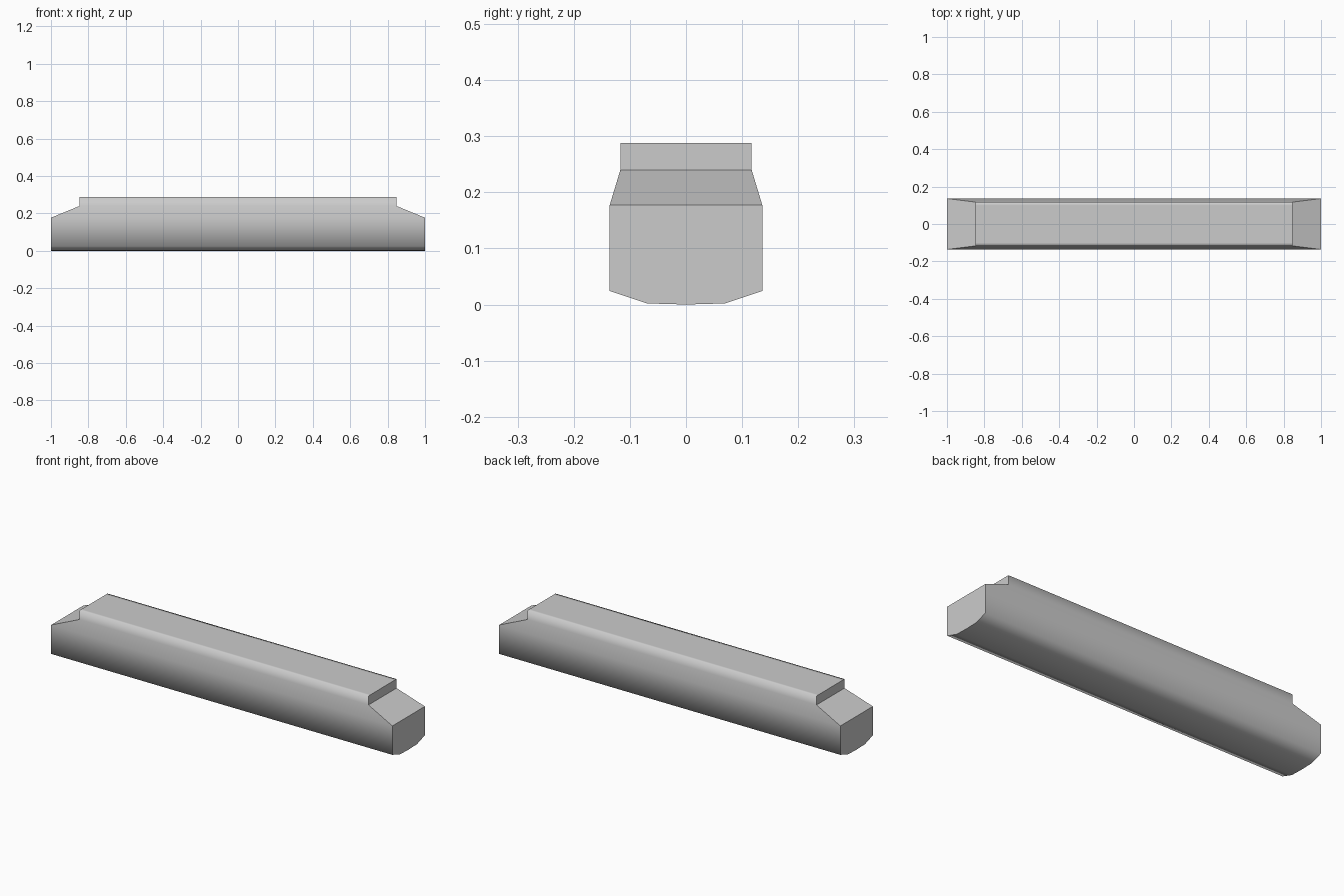
import bpy, bmesh

if "Cube" in bpy.data.objects:
    bpy.data.objects.remove(bpy.data.objects["Cube"])

# Half cross-section, bottom centre to top centre: (y, z, half length in x)
half = [(0.0, 0.0, 1.0), (0.07, 0.002, 1.0), (0.136, 0.024, 1.0),
        (0.136, 0.177, 1.0), (0.117, 0.24, 0.847),
        (0.117, 0.288, 0.847), (0.10, 0.288, 0.847)]
profile = half + [(-y, z, x) for y, z, x in reversed(half[1:])]
n = len(profile)

bm = bmesh.new()
left = [bm.verts.new((-x, y, z)) for y, z, x in profile]
right = [bm.verts.new((x, y, z)) for y, z, x in profile]

# Long skin running along x
for i in range(n):
    j = (i + 1) % n
    bm.faces.new((left[i], left[j], right[j], right[i]))

# Ends: flat lower face, sloped shoulder, upright end of the raised ridge
for ring in (left, right):
    bm.faces.new(ring[:4] + ring[n - 3:])
    bm.faces.new((ring[3], ring[4], ring[n - 4], ring[n - 3]))
    bm.faces.new(ring[4:n - 3])

bmesh.ops.recalc_face_normals(bm, faces=bm.faces)

# Smooth along the length, crisp around the ends
for f in bm.faces:
    f.smooth = True
for e in bm.edges:
    e.smooth = e.calc_length() > 1.0

mesh = bpy.data.meshes.new("ridged_bar")
bm.to_mesh(mesh)
bm.free()
bar = bpy.data.objects.new("ridged_bar", mesh)
bpy.context.collection.objects.link(bar)
